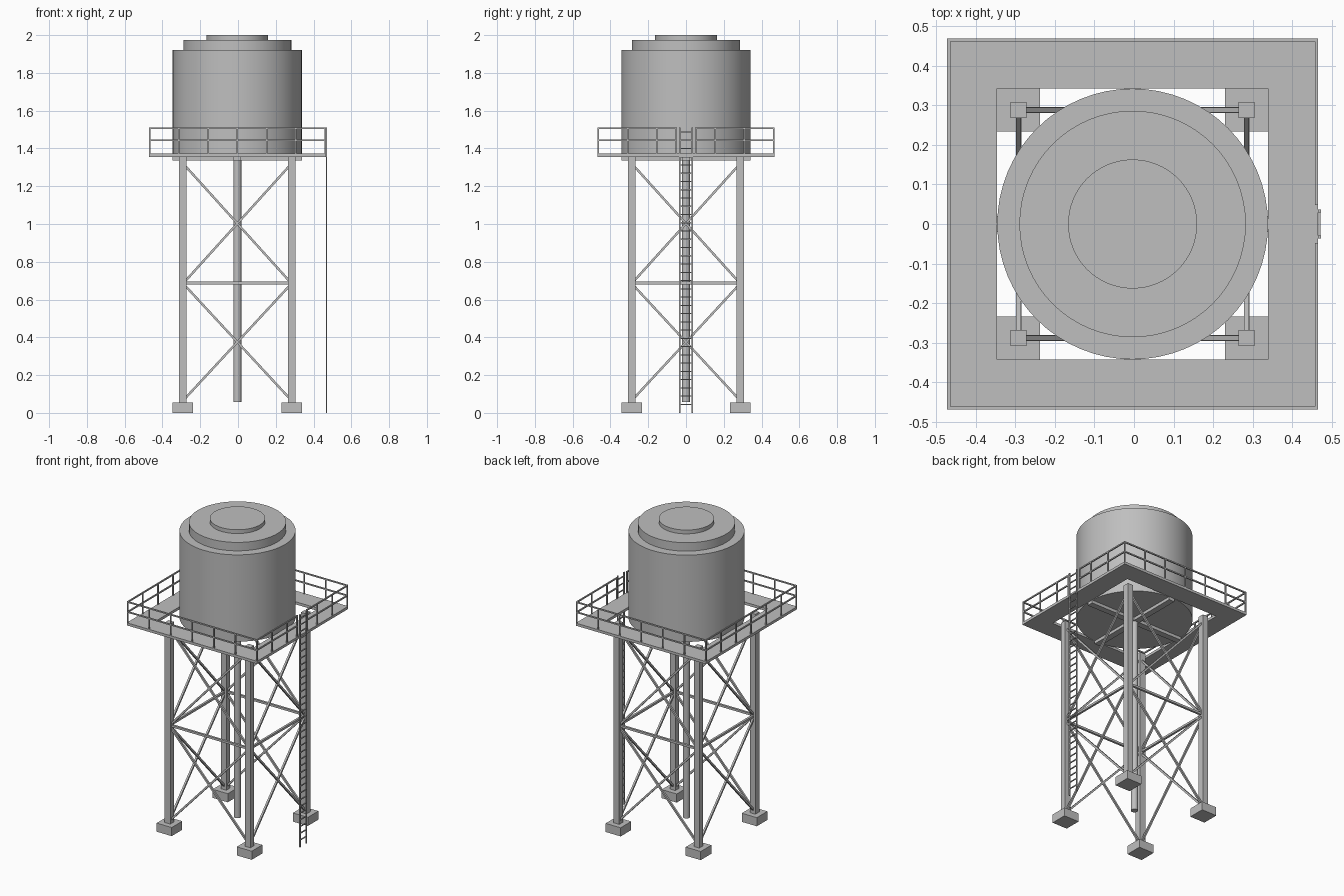
import bpy, bmesh, math
from mathutils import Vector, Matrix

if "Cube" in bpy.data.objects:
    bpy.data.objects.remove(bpy.data.objects["Cube"])

CX = -0.0035          # tower axis (the ladder sticks out on +x)
LEG = 0.288           # leg offset from the axis
EDGE = 0.4685         # platform half width
HOLE = 0.342          # platform opening half width / tank radius
DECK0, DECK1 = 1.356, 1.373

grey = bpy.data.materials.new("light_grey_steel")
grey.diffuse_color = (0.52, 0.52, 0.52, 1)
grey.use_nodes = True
grey.node_tree.nodes["Principled BSDF"].inputs["Base Color"].default_value = grey.diffuse_color


def finish(bm, name, smooth=False):
    me = bpy.data.meshes.new(name)
    bmesh.ops.recalc_face_normals(bm, faces=bm.faces)
    bm.to_mesh(me)
    bm.free()
    me.materials.append(grey)
    ob = bpy.data.objects.new(name, me)
    bpy.context.collection.objects.link(ob)
    ob.location.x = CX
    if smooth:
        bpy.ops.object.select_all(action='DESELECT')
        ob.select_set(True)
        bpy.context.view_layer.objects.active = ob
        bpy.ops.object.shade_smooth_by_angle(angle=math.radians(35))
    return ob


def box(bm, lo, hi):
    lo, hi = Vector(lo), Vector(hi)
    m = Matrix.Translation((lo + hi) / 2) @ Matrix.Diagonal((*(hi - lo), 1))
    bmesh.ops.create_cube(bm, size=1, matrix=m)


def bar(bm, a, b, t):
    """Square bar of thickness t from a to b."""
    a, b = Vector(a), Vector(b)
    d = b - a
    up = 'Y' if abs(d.z) < 1e-6 else 'X'
    rot = d.to_track_quat('Z', up).to_matrix().to_4x4()
    m = Matrix.Translation((a + b) / 2) @ rot @ Matrix.Diagonal((t, t, d.length, 1))
    bmesh.ops.create_cube(bm, size=1, matrix=m)


def drum(name, r, z0, z1, n=64):
    bm = bmesh.new()
    bmesh.ops.create_cone(bm, cap_ends=True, segments=n, radius1=r, radius2=r,
                          depth=z1 - z0, matrix=Matrix.Translation((0, 0, (z0 + z1) / 2)))
    finish(bm, name, True)


# Tank with stepped roof, and the central riser pipe
drum("tank", HOLE, DECK0, 1.92)
drum("roof_step", 0.286, 1.92, 1.975)
drum("roof_hatch", 0.163, 1.975, 2.0)
drum("riser_pipe", 0.021, 0.058, DECK0, 24)

# Legs and footings
legs, feet = bmesh.new(), bmesh.new()
for sx in (-1, 1):
    for sy in (-1, 1):
        x, y = sx * LEG, sy * LEG
        box(legs, (x - .02, y - .02, .056), (x + .02, y + .02, DECK0))
        box(feet, (x - .054, y - .054, 0), (x + .054, y + .054, .056))
finish(legs, "legs")
finish(feet, "footings")

# Four braced sides: two crosses and a horizontal each
braces, girts = bmesh.new(), bmesh.new()
for k in range(4):
    R = Matrix.Rotation(k * math.pi / 2, 3, 'Z')
    for z0, z1 in ((.075, .675), (.695, 1.31)):
        for s in (-1, 1):
            bar(braces, R @ Vector((-s * .278, -LEG, z0)), R @ Vector((s * .278, -LEG, z1)), .012)
    bar(girts, R @ Vector((-.27, -LEG, .688)), R @ Vector((.27, -LEG, .688)), .014)
finish(braces, "cross_braces")
finish(girts, "horizontal_braces")

# Crossed beams under the tank
beams = bmesh.new()
box(beams, (-HOLE, -.02, 1.336), (HOLE, .02, DECK0))
box(beams, (-.02, -HOLE, 1.336), (.02, HOLE, DECK0))
finish(beams, "tank_beams")

# Square walkway with an open middle
deck = bmesh.new()
rings = []
for h, z in ((EDGE, DECK0), (EDGE, DECK1), (HOLE, DECK1), (HOLE, DECK0)):
    rings.append([deck.verts.new((sx * h, sy * h, z))
                  for sx, sy in ((-1, -1), (1, -1), (1, 1), (-1, 1))])
for i in range(4):
    p, q = rings[i], rings[(i + 1) % 4]
    for j in range(4):
        deck.faces.new((p[j], p[(j + 1) % 4], q[(j + 1) % 4], q[j]))
finish(deck, "walkway")

# Guard rail, with a gap for the ladder on +x
rail = bmesh.new()
E, T = EDGE - .004, .008
for k in range(4):
    R = Matrix.Rotation(k * math.pi / 2, 3, 'Z')
    gap = k == 1
    posts = [-E + i * E / 3 for i in range(6)]
    if gap:
        posts = [p for p in posts if abs(p) > .01] + [-.052, .052]
    for p in posts:
        bar(rail, R @ Vector((p, -E, DECK1)), R @ Vector((p, -E, 1.512)), T)
    spans = ((-E, -.052), (.052, E)) if gap else ((-E, E),)
    for z in (1.443, 1.508):
        for a, b in spans:
            bar(rail, R @ Vector((a, -E, z)), R @ Vector((b, -E, z)), T)
finish(rail, "guard_rail")

# Ladder
ladder = bmesh.new()
LX = EDGE + .0035
for s in (-1, 1):
    box(ladder, (LX - .0035, s * .033 - .004, 0), (LX + .0035, s * .033 + .004, 1.512))
for i in range(34):
    z = .045 + i * .0437
    bar(ladder, (LX, -.033, z), (LX, .033, z), .006)
finish(ladder, "ladder")
